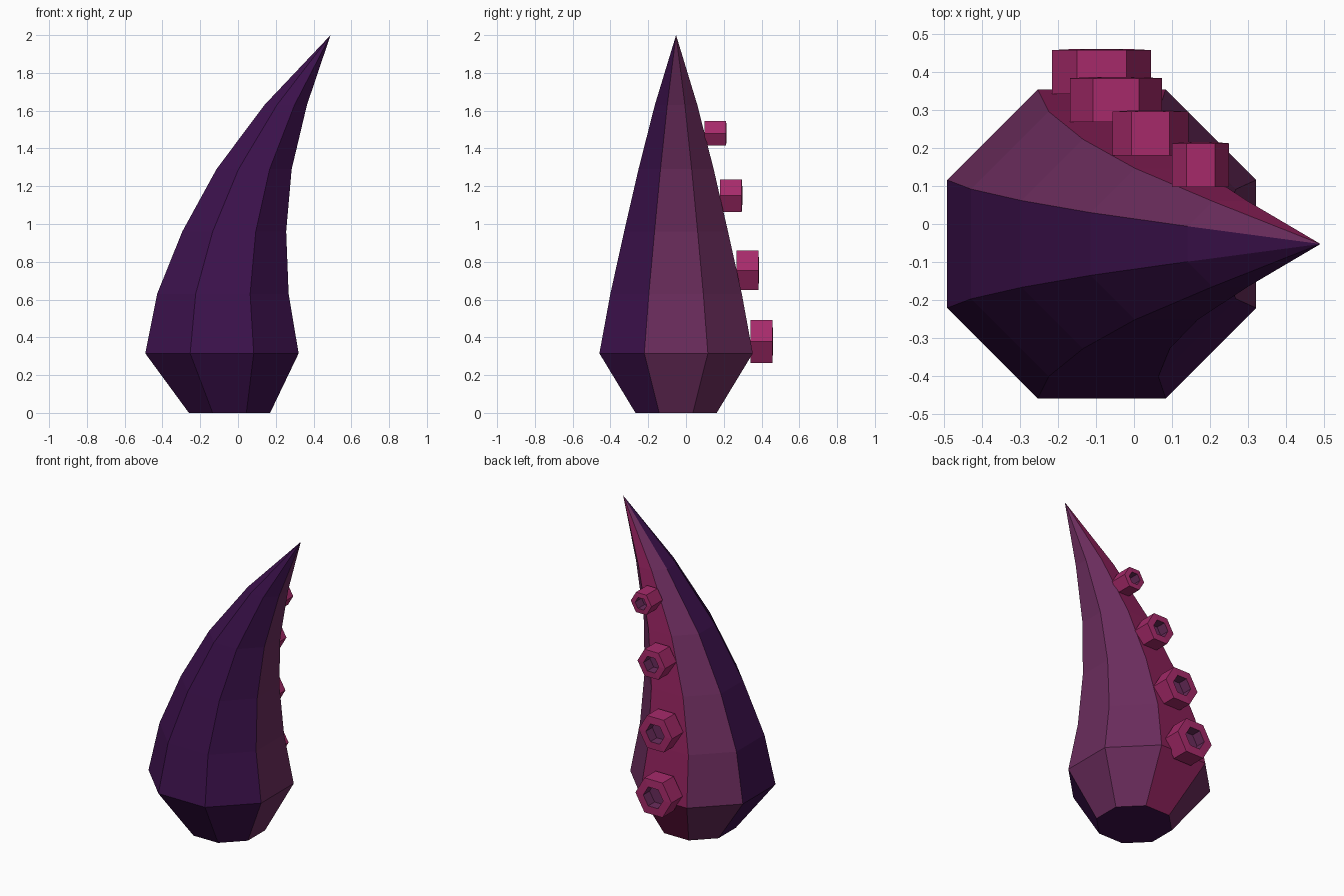
import bpy, bmesh, math

if "Cube" in bpy.data.objects:
    bpy.data.objects.remove(bpy.data.objects["Cube"])


def srgb(hexcode):
    vals = [int(hexcode[i:i + 2], 16) / 255 for i in (0, 2, 4)]
    return [v / 12.92 if v <= 0.04045 else ((v + 0.055) / 1.055) ** 2.4 for v in vals] + [1]


def material(name, hexcode):
    m = bpy.data.materials.new(name)
    m.diffuse_color = srgb(hexcode)
    m.use_nodes = True
    m.node_tree.nodes["Principled BSDF"].inputs["Base Color"].default_value = m.diffuse_color
    return m


dark = material("dark_purple", "3C114C")
plum = material("plum", "6A2C5C")
magenta = material("magenta", "881F57")
pink = material("sucker_pink", "A62A6A")


def make_object(name, bm, mats):
    bmesh.ops.recalc_face_normals(bm, faces=bm.faces[:])
    me = bpy.data.meshes.new(name)
    bm.to_mesh(me)
    bm.free()
    for m in mats:
        me.materials.append(m)
    ob = bpy.data.objects.new(name, me)
    bpy.context.collection.objects.link(ob)
    return ob


def bridge(bm, a, b, mat=0):
    n = len(a)
    for i in range(n):
        j = (i + 1) % n
        bm.faces.new((a[i], a[j], b[j], b[i])).material_index = mat


# Tentacle body: octagonal rings (height, centre x, half width) closing to a tip
CY = -0.0525
RINGS = [(0, -0.045, 0.215), (0.315, -0.085, 0.406), (0.63, -0.08, 0.348),
         (0.96, -0.02, 0.275), (1.29, 0.085, 0.199), (1.63, 0.2525, 0.1125)]
# Strip colour by facing, counter-clockwise from +x: 0 dark, 1 plum, 2 magenta
STRIPS = [1, 1, 2, 1, 0, 0, 0, 0]

bm = bmesh.new()
loops = []
for z, cx, half in RINGS:
    r = half / math.cos(math.pi / 8)
    loops.append([bm.verts.new((cx + r * math.cos(math.radians(45 * i - 22.5)),
                                CY + r * math.sin(math.radians(45 * i - 22.5)), z))
                  for i in range(8)])
tip = bm.verts.new((0.49, CY, 2.0))
bm.faces.new(loops[0][::-1])
for i in range(8):
    j = (i + 1) % 8
    for a, b in zip(loops, loops[1:]):
        bm.faces.new((a[i], a[j], b[j], b[i])).material_index = STRIPS[i]
    bm.faces.new((loops[-1][i], loops[-1][j], tip)).material_index = STRIPS[i]
make_object("tentacle_body", bm, [dark, plum, magenta])


# Suckers: hexagonal cups facing back, with a recessed plum centre
def sucker(name, x, y, z, r, depth=0.115):
    bm = bmesh.new()
    profile = [(1, 0), (1, depth), (0.55, depth + 0.003), (0.55, depth * 0.45)]
    rings = [[bm.verts.new((x + r * k * math.cos(math.pi * i / 3), y + d,
                            z + r * k * math.sin(math.pi * i / 3))) for i in range(6)]
             for k, d in profile]
    bm.faces.new(rings[0])
    for n, (a, b) in enumerate(zip(rings, rings[1:])):
        bridge(bm, a, b, 1 if n == 2 else 0)
    bm.faces.new(rings[-1]).material_index = 1
    make_object(name, bm, [pink, plum])


for n, (x, y, z, r) in enumerate([(-0.085, 0.342, 0.378, 0.130), (-0.047, 0.268, 0.755, 0.121),
                                  (0.043, 0.180, 1.150, 0.100), (0.175, 0.097, 1.480, 0.075)]):
    sucker(f"sucker_{n + 1}", x, y, z, r)
